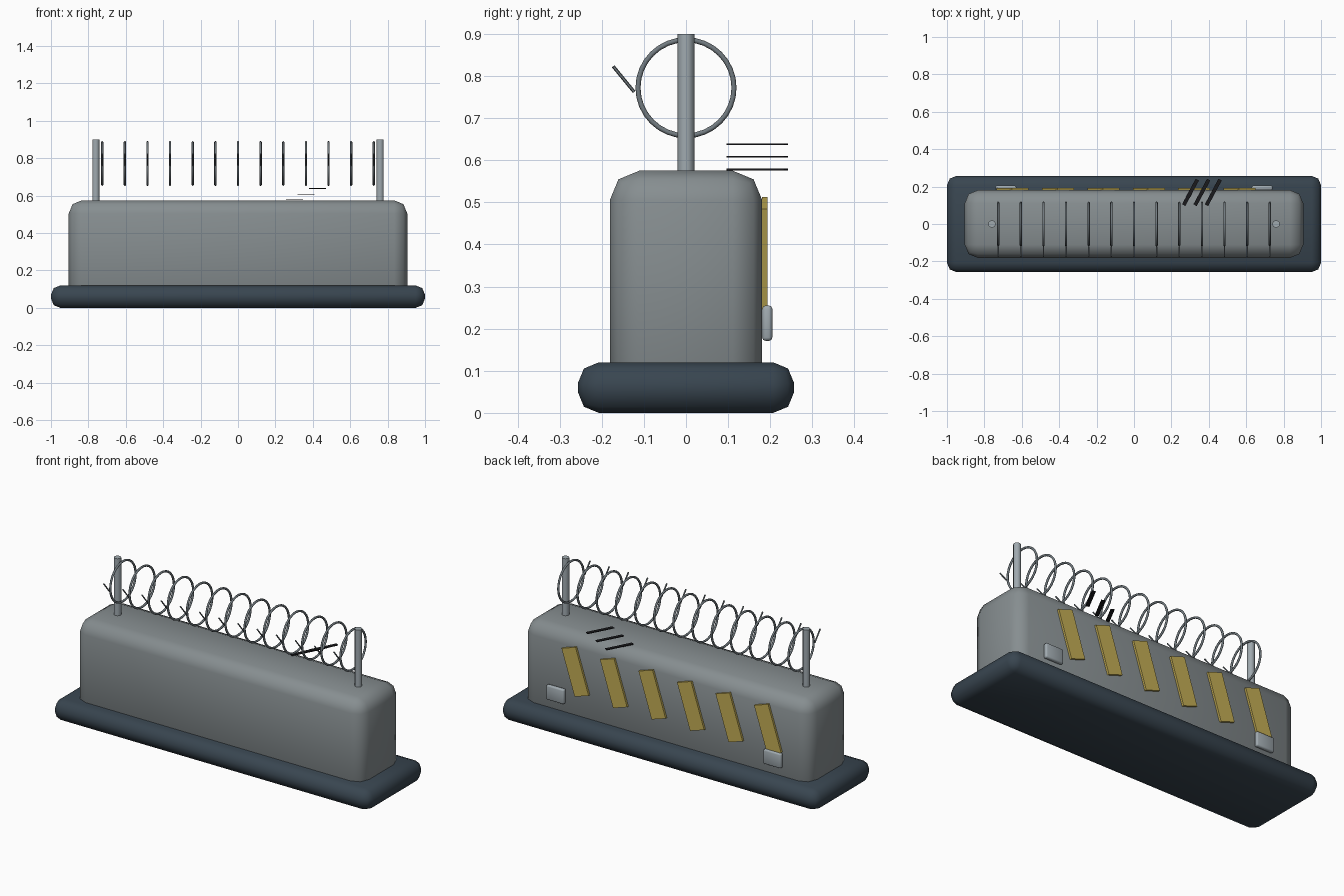
import bpy, math
from mathutils import Vector

if "Cube" in bpy.data.objects:
    bpy.data.objects.remove(bpy.data.objects["Cube"])


def material(name, rgb):
    m = bpy.data.materials.new(name)
    m.diffuse_color = (*rgb, 1)
    m.use_nodes = True
    m.node_tree.nodes["Principled BSDF"].inputs["Base Color"].default_value = m.diffuse_color
    return m


DARK = material("dark_slate", (0.04, 0.06, 0.08))
YELLOW = material("hazard_yellow", (0.55, 0.42, 0.09))
BLACK = material("black", (0.01, 0.01, 0.012))
WIRE = material("wire_grey", (0.17, 0.20, 0.22))
STEEL = material("steel", (0.35, 0.40, 0.43))
BODY = material("concrete", (0.24, 0.27, 0.28))


def finish(name, mat, smooth=True):
    ob = bpy.context.object
    ob.name = name
    ob.data.materials.append(mat)
    if smooth:
        bpy.ops.object.shade_smooth_by_angle(angle=math.radians(50))
    return ob


def box(name, size, loc, mat, bevel=0, rot=(0, 0, 0), segments=2):
    bpy.ops.mesh.primitive_cube_add(size=1, location=loc)
    ob = bpy.context.object
    ob.scale = size
    bpy.ops.object.transform_apply(location=False, rotation=False, scale=True)
    ob.rotation_euler = rot
    if bevel:
        mod = ob.modifiers.new("bevel", 'BEVEL')
        mod.width = bevel
        mod.segments = segments
        bpy.ops.object.modifier_apply(modifier=mod.name)
    return finish(name, mat, smooth=bool(bevel))


def rod(name, a, b, radius, mat, sides):
    a, b = Vector(a), Vector(b)
    bpy.ops.mesh.primitive_cylinder_add(vertices=sides, radius=radius,
                                        depth=(b - a).length, location=(a + b) / 2)
    bpy.context.object.rotation_euler = (b - a).to_track_quat('Z', 'Y').to_euler()
    return finish(name, mat)


# Foot and wall block
box("base", (2.0, 0.514, 0.12), (0, 0, 0.06), DARK, 0.05)
box("barrier_body", (1.81, 0.362, 0.525), (0, 0, 0.3125), BODY, 0.07)

# End posts and rear brackets
for side, s in (("left", -1), ("right", 1)):
    rod(f"{side}_post", (s * 0.76, 0, 0.55), (s * 0.76, 0, 0.9), 0.02, STEEL, 10)
    box(f"{side}_bracket", (0.112, 0.024, 0.084), (s * 0.685, 0.193, 0.213), STEEL, 0.008)

# Wire coil rings, each with one barb
for i in range(13):
    x = -0.726 + 0.121 * i
    bpy.ops.mesh.primitive_torus_add(major_radius=0.114, minor_radius=0.006,
                                     major_segments=32, minor_segments=8,
                                     location=(x, 0, 0.772),
                                     rotation=(0, math.pi / 2, 0))
    finish(f"wire_ring_{i + 1}", WIRE)
    rod(f"barb_{i + 1}", (x, -0.123, 0.762), (x, -0.173, 0.823), 0.004, WIRE, 6)

# Slanted hazard stripes on the back
for i in range(6):
    box(f"hazard_stripe_{i + 1}", (0.093, 0.012, 0.267),
        (-0.65 + 0.243 * i, 0.187, 0.371), YELLOW, rot=(0, math.radians(18), 0))

# Thin slashes above the rear top edge
for i in range(3):
    box(f"slash_{i + 1}", (0.02, 0.155, 0.004),
        (0.302 + 0.061 * i, 0.169, 0.578 + 0.03 * i), BLACK, rot=(0, 0, math.radians(-28)))
